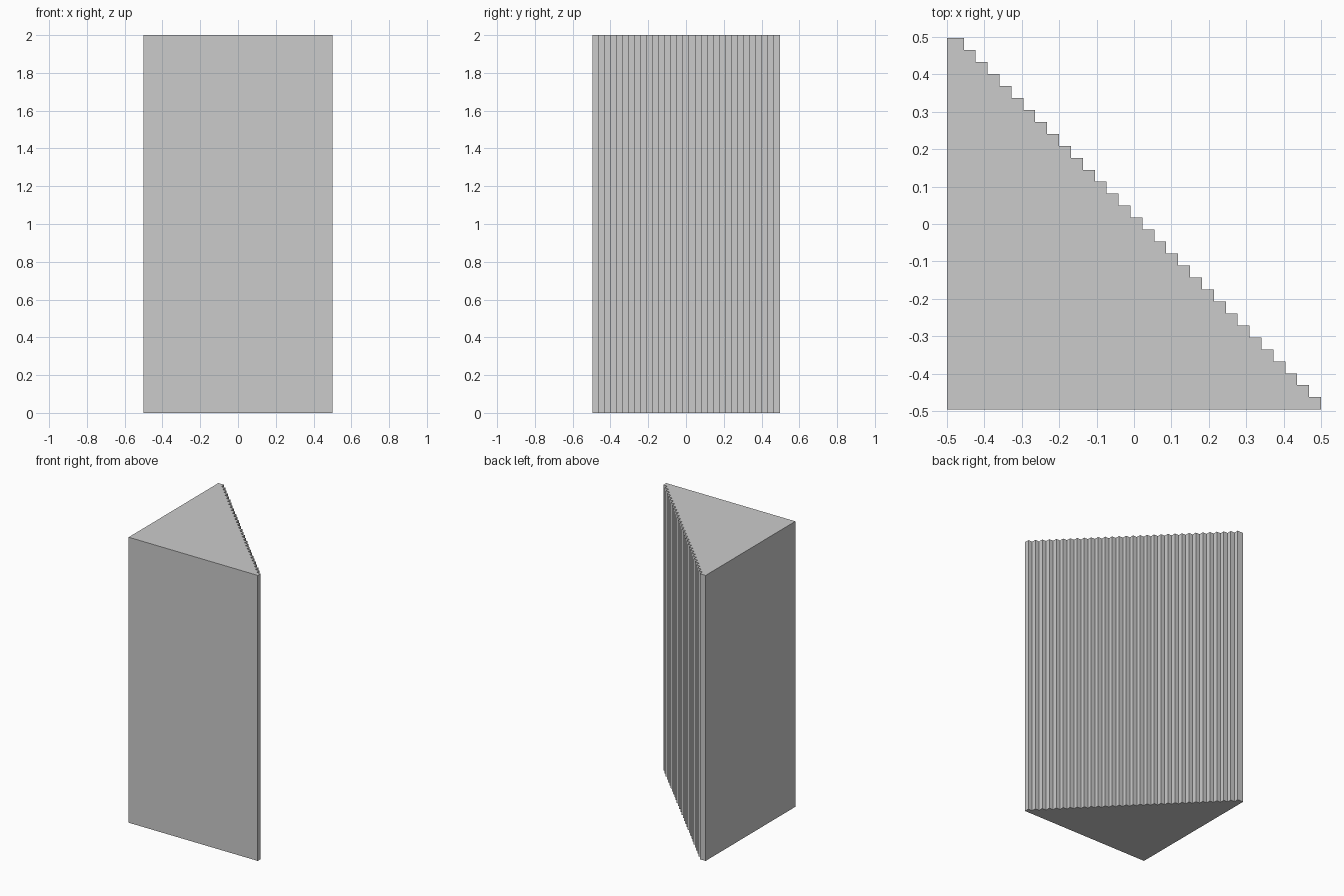
import bpy, bmesh

if "Cube" in bpy.data.objects:
    bpy.data.objects.remove(bpy.data.objects["Cube"])

STEPS = 31
HEIGHT = 2.0
LEFT, RIGHT = -0.5, 0.5
FRONT, BACK = -0.496, 0.497
FIRST_X = -0.455                      # end of the slightly wider first tread
DX = (RIGHT - FIRST_X) / (STEPS - 1)
DY = 0.032

# Triangular profile with a stair-stepped diagonal
profile = [(LEFT, FRONT), (RIGHT, FRONT)]
for i in reversed(range(STEPS)):
    x, y = FIRST_X + DX * i, BACK - DY * i
    profile.append((x, y))
    profile.append((FIRST_X + DX * (i - 1) if i else LEFT, y))

# Extrude the profile upwards into a column
bm = bmesh.new()
base = bm.faces.new([bm.verts.new((x, y, 0)) for x, y in profile])
ext = bmesh.ops.extrude_face_region(bm, geom=[base], use_keep_orig=True)
top = [v for v in ext["geom"] if isinstance(v, bmesh.types.BMVert)]
bmesh.ops.translate(bm, verts=top, vec=(0, 0, HEIGHT))
bmesh.ops.recalc_face_normals(bm, faces=bm.faces)
mesh = bpy.data.meshes.new("stepped_column")
bm.to_mesh(mesh)
bm.free()
bpy.context.collection.objects.link(bpy.data.objects.new("stepped_column", mesh))
